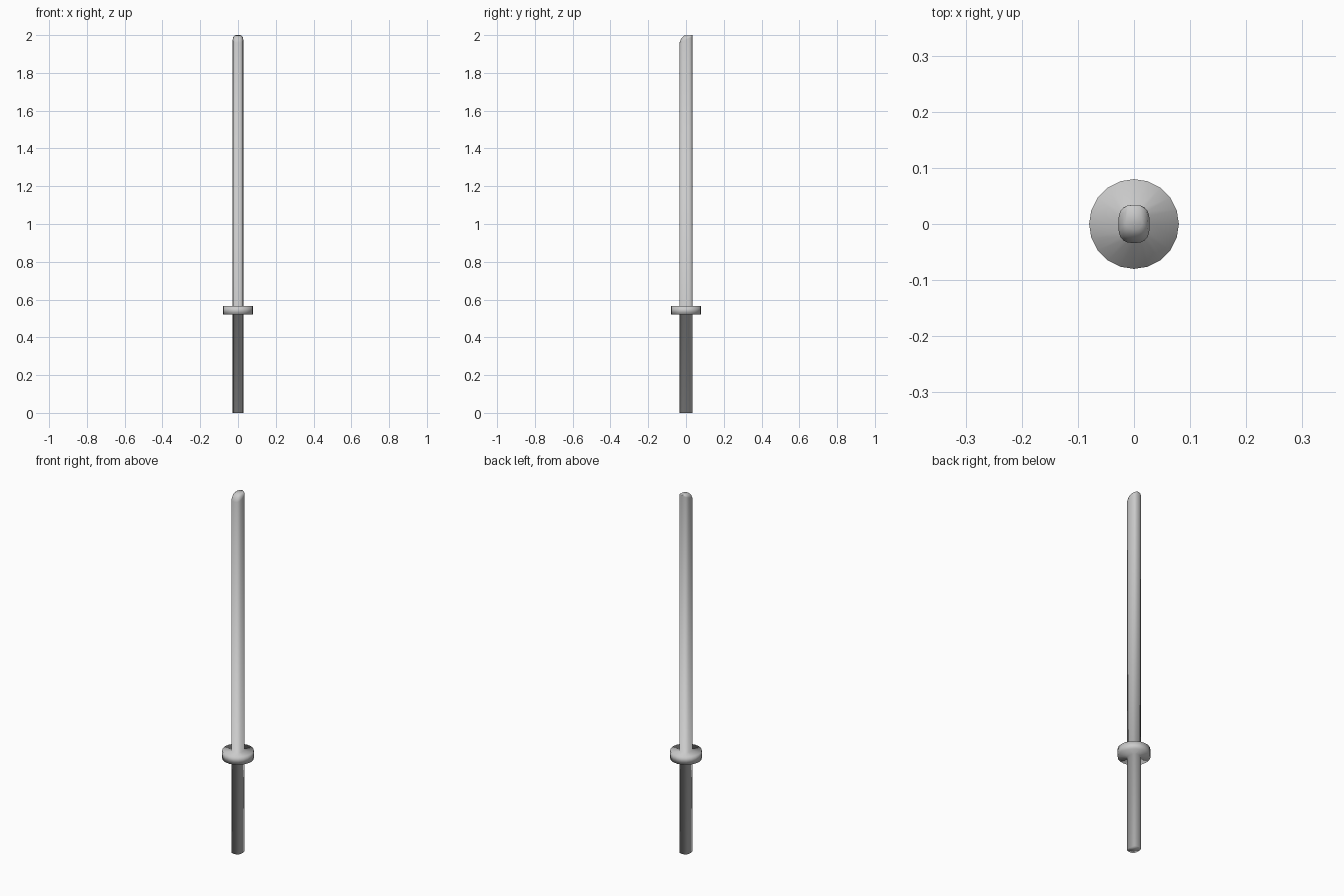
import bpy, bmesh, math

if "Cube" in bpy.data.objects:
    bpy.data.objects.remove(bpy.data.objects["Cube"])

N = 20


def grip_section():
    # rounded rectangle, slightly deeper than wide
    pts = []
    for i in range(N):
        a = 2 * math.pi * i / N
        c, s = math.cos(a), math.sin(a)
        pts.append((0.028 * math.copysign(abs(c) ** 0.72, c),
                    0.034 * math.copysign(abs(s) ** 0.72, s)))
    return pts


def disc_section(r):
    return [(r * math.cos(2 * math.pi * i / N), r * math.sin(2 * math.pi * i / N))
            for i in range(N)]


def tip_ring(sx, front, z_front, z_back):
    # section squeezed in x, with its front edge pulled towards the straight back
    out = []
    for x, y in grip_section():
        t = (y + 0.034) / 0.068
        out.append((x * sx, front + t * (0.034 - front), z_front + t * (z_back - z_front)))
    return out


def flat(section, z):
    return [(x, y, z) for x, y in section]


grip = grip_section()
rings = [
    # handle
    flat(grip, 0.0), flat(grip, 0.52),
    # round guard
    flat(disc_section(0.08), 0.52), flat(disc_section(0.08), 0.565),
    # blade
    flat(grip, 0.565),
    # blade tip, curving up from the front edge
    tip_ring(1.0, -0.034, 1.96, 1.992),
    tip_ring(0.88, -0.025, 1.983, 1.997),
    tip_ring(0.55, -0.010, 1.997, 2.0),
]

bm = bmesh.new()
loops = [[bm.verts.new(p) for p in ring] for ring in rings]
for a, b in zip(loops, loops[1:]):
    for i in range(N):
        j = (i + 1) % N
        bm.faces.new((a[i], a[j], b[j], b[i]))
bm.faces.new(loops[0][::-1])
bm.faces.new(loops[-1])
bmesh.ops.recalc_face_normals(bm, faces=bm.faces)
for f in bm.faces:
    f.smooth = True

# one continuous, fully smooth-shaded practice sword
mesh = bpy.data.meshes.new("practice_sword")
bm.to_mesh(mesh)
bm.free()
sword = bpy.data.objects.new("practice_sword", mesh)
bpy.context.collection.objects.link(sword)
